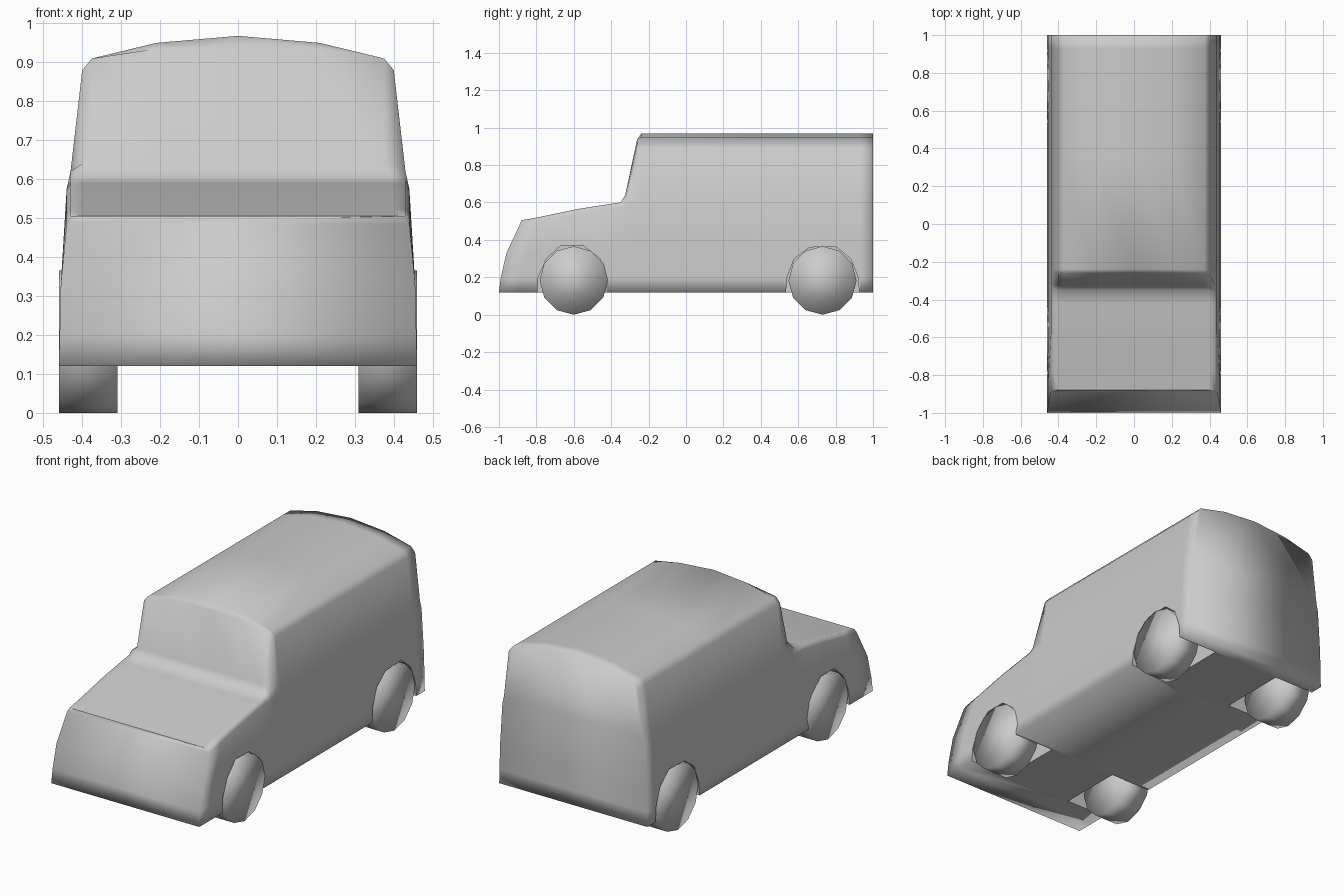
import bpy, bmesh, math

cube = bpy.data.objects.get("Cube")
if cube:
    bpy.data.objects.remove(cube, do_unlink=True)

grey = bpy.data.materials.new("plain_grey")
grey.use_nodes = True
grey.diffuse_color = (0.6, 0.6, 0.6, 1)
grey.node_tree.nodes["Principled BSDF"].inputs["Base Color"].default_value = (0.6, 0.6, 0.6, 1)


def make_object(name, bm):
    bmesh.ops.recalc_face_normals(bm, faces=bm.faces)
    for f in bm.faces:
        f.smooth = True
    mesh = bpy.data.meshes.new(name)
    bm.to_mesh(mesh)
    bm.free()
    mesh.materials.append(grey)
    ob = bpy.data.objects.new(name, mesh)
    bpy.context.collection.objects.link(ob)
    return ob


def prism(name, outline, x0, x1):
    """Extrude a (y, z) outline along x."""
    bm = bmesh.new()
    a = [bm.verts.new((x0, y, z)) for y, z in outline]
    b = [bm.verts.new((x1, y, z)) for y, z in outline]
    bm.faces.new(a)
    bm.faces.new(b)
    for i in range(len(a)):
        j = (i + 1) % len(a)
        bm.faces.new((a[i], a[j], b[j], b[i]))
    return make_object(name, bm)


# Half cross-section of the cabin, sill to roof, then the roof ridge
SECTION = [(.46, .12), (.458, .2), (.455, .33), (.44, .575),
           (.43, .62), (.40, .88), (.375, .91), (.21, .95)]
RIDGE = .968
HOOD_EDGE = .505
# Slope of the nose at each section level
NOSE = [-1, -.99, -.96, -.887] + [-.88] * 5
# Stations along the body: y position and height of the upper surface
STATIONS = [(-.58, .565), (-.42, .59), (-.35, .60), (-.325, .64), (-.262, .935),
            (-.24, RIDGE), (.35, RIDGE), (.93, RIDGE), (1, RIDGE)]


def ring(bm, ys, top):
    half = [(x, y, min(z, top - (.02 if i == 3 else 0)))
            for i, ((x, z), y) in enumerate(zip(SECTION, ys))]
    pts = half + [(0, ys[-1], min(RIDGE, top))] + [(-x, y, z) for x, y, z in reversed(half)]
    return [bm.verts.new(p) for p in pts]


# Body shell lofted through the stations
bm = bmesh.new()
rings = [ring(bm, NOSE, HOOD_EDGE), ring(bm, [y + .1 for y in NOSE], .523)]
rings += [ring(bm, [y] * 9, top) for y, top in STATIONS]
for a, b in zip(rings, rings[1:]):
    for i in range(len(a)):
        j = (i + 1) % len(a)
        bm.faces.new((a[i], a[j], b[j], b[i]))
for r in (rings[0], rings[-1]):
    for i in range(3):
        bm.faces.new((r[i], r[i + 1], r[-2 - i], r[-1 - i]))
    bm.faces.new(r[3:-3])
body = make_object("body", bm)

# Wheel arches cut from the body
FRONT_ARCH = [(-.80, .05), (-.79, .2), (-.745, .3), (-.67, .37),
              (-.55, .37), (-.46, .3), (-.43, .2), (-.43, .05)]
REAR_ARCH = [(.53, .05), (.54, .2), (.58, .3), (.66, .36),
             (.80, .365), (.88, .3), (.92, .2), (.93, .05)]
bpy.context.view_layer.objects.active = body
for arch in (FRONT_ARCH, REAR_ARCH):
    for side in (-1, 1):
        cutter = prism("arch_cutter", arch, side * .21, side * .6)
        cutter.hide_render = True
        mod = body.modifiers.new("arch", 'BOOLEAN')
        mod.operation = 'DIFFERENCE'
        mod.solver = 'EXACT'
        mod.object = cutter
        bpy.ops.object.modifier_apply(modifier=mod.name)
        bpy.data.objects.remove(cutter, do_unlink=True)

# Keep the arch rims and the hood edge crisp
bm = bmesh.new()
bm.from_mesh(body.data)
for e in bm.edges:
    mid = (e.verts[0].co + e.verts[1].co) / 2
    in_arch = mid.z < .375 and (-.81 < mid.y < -.425 or .525 < mid.y < .935)
    on_hood = all(abs(v.co.z - HOOD_EDGE) < .002 for v in e.verts)
    bend = e.calc_face_angle(0)
    if on_hood or (in_arch and bend > math.radians(50)):
        e.smooth = False
bm.to_mesh(body.data)
bm.free()

# Twelve-sided wheels
for place, y in (("front", -.6), ("rear", .73)):
    for hand, side in (("right", -1), ("left", 1)):
        circle = [(y + .182 * math.sin(math.tau * k / 12),
                   .183 + .183 * math.cos(math.tau * k / 12)) for k in range(12)]
        prism(f"{place}_{hand}_wheel", circle, side * .31, side * .46)
